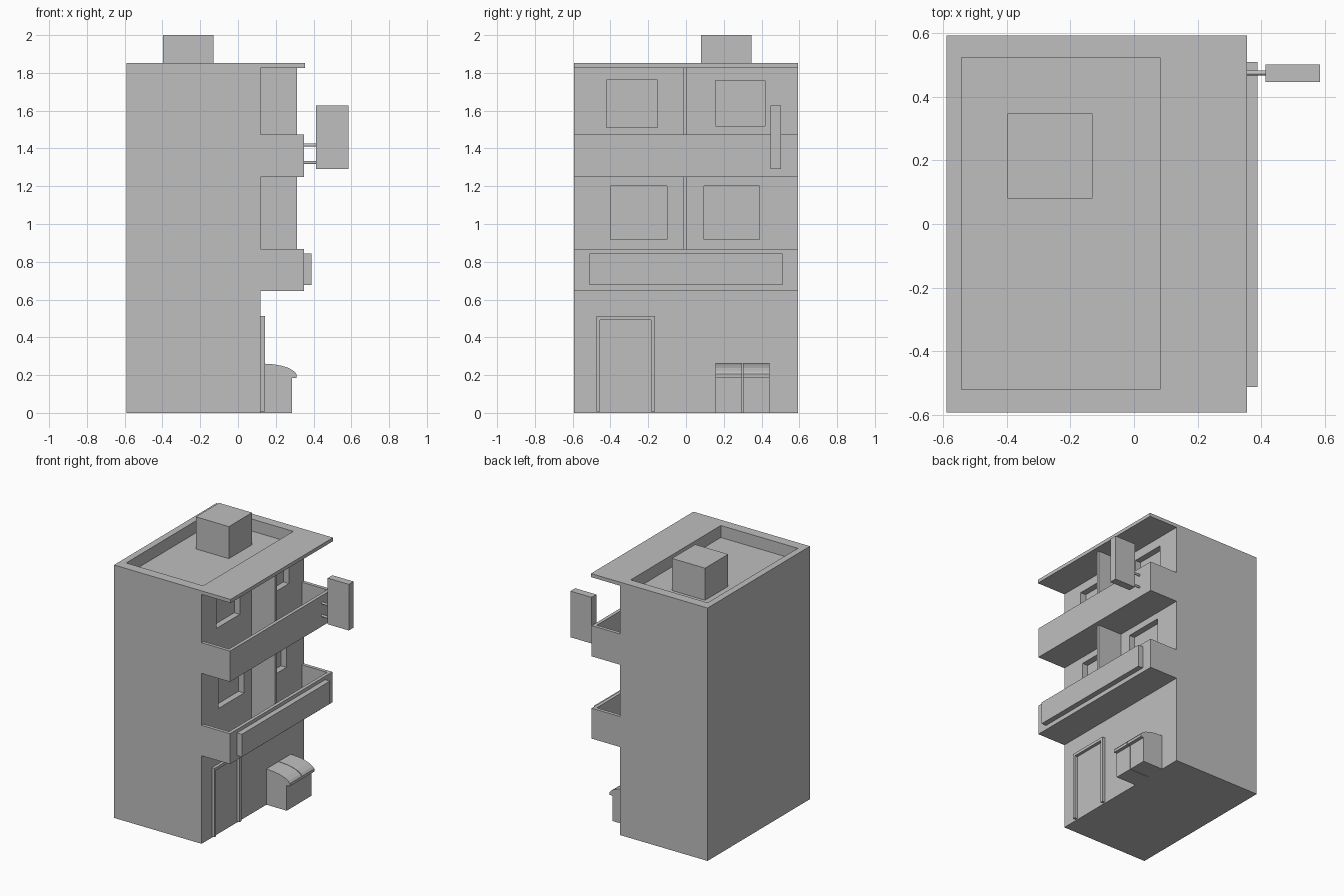
import bpy
from mathutils import Vector

cube = bpy.data.objects.get("Cube")
if cube:
    bpy.data.objects.remove(cube, do_unlink=True)

# Single plain grey material
GREY = (0.52, 0.52, 0.52, 1)
mat = bpy.data.materials.new("plain grey")
mat.use_nodes = True
mat.diffuse_color = GREY
mat.node_tree.nodes["Principled BSDF"].inputs["Base Color"].default_value = GREY


def box(name, x, y, z):
    """Axis-aligned box from (low, high) pairs."""
    lo, hi = Vector((x[0], y[0], z[0])), Vector((x[1], y[1], z[1]))
    bpy.ops.mesh.primitive_cube_add(size=1, location=(lo + hi) / 2)
    ob = bpy.context.object
    ob.name = name
    ob.scale = hi - lo
    bpy.ops.object.transform_apply(location=False, rotation=False, scale=True)
    ob.data.materials.append(mat)
    return ob


def cut(ob, x, y, z):
    """Subtract a box from an object."""
    cutter = box("cutter", x, y, z)
    cutter.hide_render = True
    mod = ob.modifiers.new("cut", 'BOOLEAN')
    mod.operation, mod.solver, mod.object = 'DIFFERENCE', 'EXACT', cutter
    bpy.context.view_layer.objects.active = ob
    bpy.ops.object.modifier_apply(modifier=mod.name)
    bpy.data.objects.remove(cutter, do_unlink=True)


def extrude_y(name, profile, y0, y1):
    """Prism from an x-z profile."""
    n = len(profile)
    verts = [(x, y, z) for y in (y0, y1) for x, z in profile]
    faces = [list(range(n)), list(range(2 * n - 1, n - 1, -1))]
    faces += [[i, i + n, (i + 1) % n + n, (i + 1) % n] for i in range(n)]
    me = bpy.data.meshes.new(name)
    me.from_pydata(verts, [], faces)
    me.materials.append(mat)
    ob = bpy.data.objects.new(name, me)
    bpy.context.collection.objects.link(ob)
    return ob


WALL, EDGE, HALF, TOP = 0.12, 0.35, 0.593, 1.853

# Main block with sunken roof terrace and recessed windows
body = box("building_body", (-0.59, WALL), (-HALF, HALF), (0, TOP))
cut(body, (-0.542, 0.082), (-0.52, 0.523), (1.765, 2.1))
windows = [((-0.40, -0.10), (0.917, 1.2)), ((0.095, 0.39), (0.917, 1.2)),
           ((-0.42, -0.15), (1.512, 1.763)), ((0.157, 0.418), (1.52, 1.76))]
for y, z in windows:
    cut(body, (WALL - 0.045, 0.3), y, z)

# Roof overhang and rooftop box
box("roof_overhang", (WALL, 0.355), (-HALF, HALF), (1.827, TOP))
box("rooftop_box", (-0.398, -0.13), (0.08, 0.348), (1.765, 2.0))

# Balconies, each with a dividing wall
for label, z0, z1, ceiling in (("lower", 0.645, 0.868, 1.248),
                               ("upper", 1.248, 1.473, 1.827)):
    balcony = box(label + "_balcony", (WALL, EDGE), (-HALF, HALF), (z0, z1))
    cut(balcony, (WALL - 0.05, EDGE - 0.025), (-HALF + 0.025, HALF - 0.025),
        (z0 + 0.025, z1 + 0.1))
    box(label + "_divider", (WALL, 0.313), (-0.016, 0.006), (z0 + 0.025, ceiling))

# Long panel on the lower balcony
box("balcony_panel", (EDGE, 0.389), (-0.512, 0.51), (0.677, 0.843))

# Hanging sign on two round brackets
box("hanging_sign", (0.414, 0.585), (0.447, 0.502), (1.29, 1.628))
for z in (1.325, 1.418):
    bpy.ops.mesh.primitive_cylinder_add(vertices=12, radius=0.008, depth=0.07,
                                        location=(0.381, 0.475, z),
                                        rotation=(0, 1.5708, 0))
    rod = bpy.context.object
    rod.name = "sign_bracket"
    rod.data.materials.append(mat)

# Door frame
door = box("door_frame", (WALL, 0.142), (-0.473, -0.165), (0.008, 0.513))
cut(door, (0.1, 0.2), (-0.455, -0.184), (-0.1, 0.492))

# Pair of bins with curved lids
profile = [(WALL, 0), (0.285, 0), (0.285, 0.185), (0.31, 0.185), (0.31, 0.205),
           (0.297, 0.22), (0.27, 0.237), (0.23, 0.25), (0.19, 0.257), (WALL, 0.262)]
for name, y0, y1 in (("bin_right", 0.157, 0.297), ("bin_left", 0.301, 0.441)):
    extrude_y(name, profile, y0, y1)
